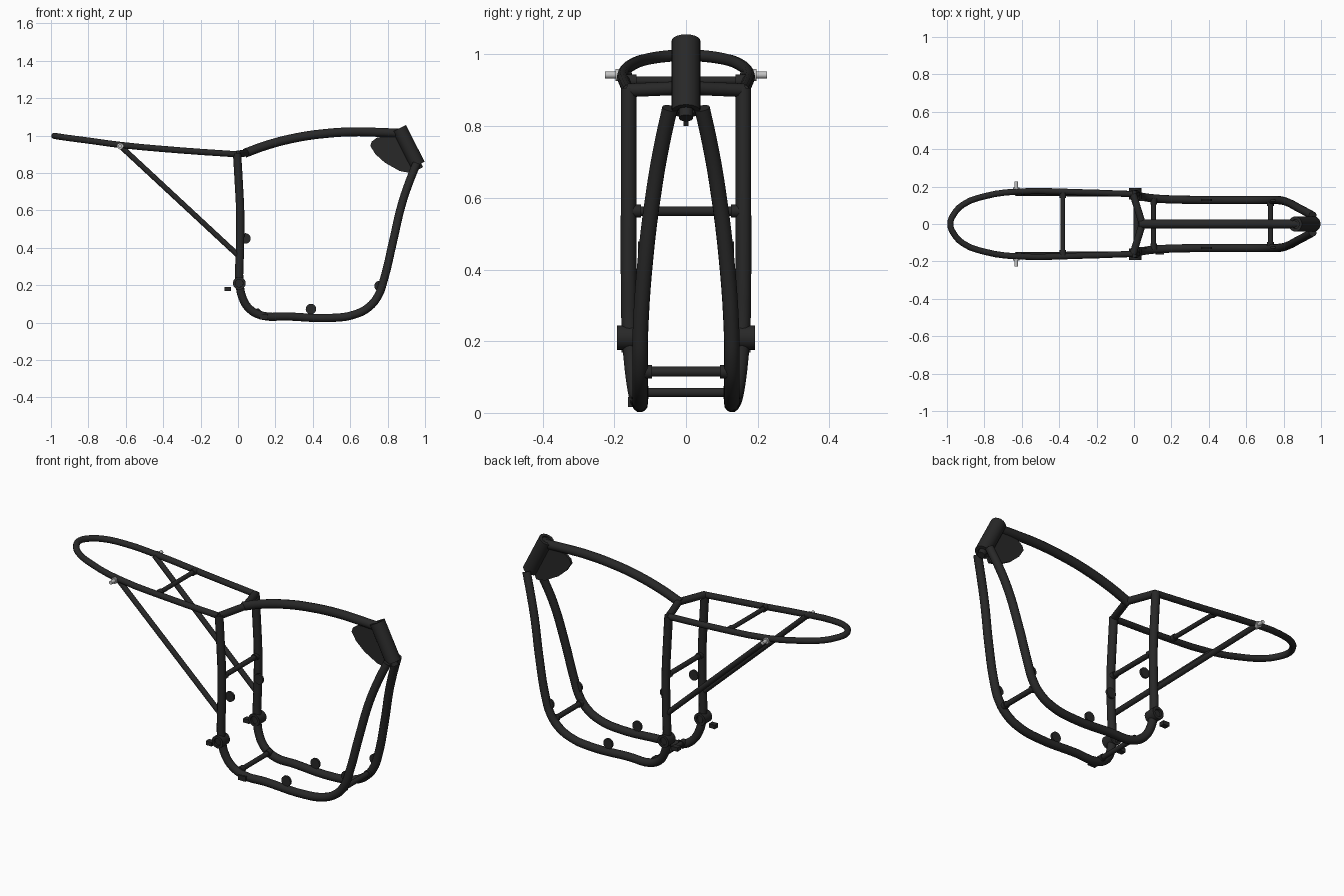
import bpy, bmesh
from mathutils import Vector

if "Cube" in bpy.data.objects:
    bpy.data.objects.remove(bpy.data.objects["Cube"])


def material(name, rgb):
    m = bpy.data.materials.new(name)
    m.diffuse_color = (*rgb, 1)
    m.use_nodes = True
    m.node_tree.nodes["Principled BSDF"].inputs["Base Color"].default_value = m.diffuse_color
    return m


BLACK = material("black paint", (0.021, 0.021, 0.021))
STEEL = material("bright steel", (0.55, 0.55, 0.55))


def smooth(ob):
    bpy.ops.object.select_all(action='DESELECT')
    ob.select_set(True)
    bpy.context.view_layer.objects.active = ob
    bpy.ops.object.shade_smooth_by_angle(angle=0.7)


def tube(name, pts, r, mat=BLACK, res=5):
    """Round tube bent smoothly through the points."""
    cu = bpy.data.curves.new(name, 'CURVE')
    cu.dimensions = '3D'
    cu.bevel_depth, cu.bevel_resolution = r, 4
    cu.use_fill_caps = True
    cu.resolution_u = res
    sp = cu.splines.new('BEZIER')
    sp.bezier_points.add(len(pts) - 1)
    for bp, p in zip(sp.bezier_points, pts):
        bp.co = p
        bp.handle_left_type = bp.handle_right_type = 'AUTO'
    ob = bpy.data.objects.new(name, cu)
    bpy.context.collection.objects.link(ob)
    bpy.ops.object.select_all(action='DESELECT')
    ob.select_set(True)
    bpy.context.view_layer.objects.active = ob
    bpy.ops.object.convert(target='MESH')
    ob = bpy.context.object
    ob.data.materials.clear()
    ob.data.materials.append(mat)
    smooth(ob)
    return ob


def rod(name, a, b, r, mat=BLACK, sides=20, recess=0):
    """Straight cylinder from a to b, optionally with recessed ends."""
    a, b = Vector(a), Vector(b)
    bm = bmesh.new()
    bmesh.ops.create_cone(bm, cap_ends=True, segments=sides, radius1=r,
                          radius2=r, depth=(b - a).length)
    if recess:
        caps = [f for f in bm.faces if len(f.verts) > 4]
        bmesh.ops.inset_individual(bm, faces=caps, thickness=r * 0.4)
        bmesh.ops.inset_individual(bm, faces=caps, thickness=0.0005, depth=-recess)
    me = bpy.data.meshes.new(name)
    bm.to_mesh(me)
    bm.free()
    me.materials.append(mat)
    ob = bpy.data.objects.new(name, me)
    bpy.context.collection.objects.link(ob)
    ob.location = (a + b) / 2
    ob.rotation_euler = (b - a).to_track_quat('Z', 'Y').to_euler()
    smooth(ob)
    return ob


def block(name, centre, size):
    bpy.ops.mesh.primitive_cube_add(size=1, location=centre)
    ob = bpy.context.object
    ob.name = name
    ob.scale = size
    ob.data.materials.append(BLACK)


def cross_bar(name, x, z, half, r):
    """Bar across the frame with a weld collar at each end."""
    rod(name, (x, -half, z), (x, half, z), r)
    for s in (-1, 1):
        rod(name + "_weld", (x, s * (half - 0.03), z), (x, s * half, z), r + 0.005)


# Cradle tubes: seat post, bottom rail and front down tube in one bend
CRADLE = [(-0.005, 0.160, 0.905), (0.004, 0.160, 0.75), (0.012, 0.160, 0.58),
          (0.010, 0.160, 0.38), (0.008, 0.157, 0.22), (0.025, 0.150, 0.13),
          (0.065, 0.142, 0.07), (0.130, 0.135, 0.037), (0.260, 0.130, 0.033),
          (0.500, 0.128, 0.025), (0.620, 0.128, 0.042), (0.700, 0.128, 0.083),
          (0.750, 0.128, 0.145), (0.780, 0.127, 0.23), (0.828, 0.113, 0.43),
          (0.875, 0.088, 0.63), (0.915, 0.067, 0.75), (0.955, 0.045, 0.85)]

for s, side in ((-1, "right"), (1, "left")):
    tube(side + "_cradle_tube", [(x, s * y, z) for x, y, z in CRADLE], 0.022)
    # Seat support strut
    rod(side + "_seat_strut", (-0.63, s * 0.165, 0.945), (0.0, s * 0.16, 0.36), 0.0145)
    # Elbow joining the seat post to the backbone
    rod(side + "_elbow", (-0.005, s * 0.16, 0.900), (0.045, 0, 0.907), 0.019)
    # Swing arm pivot boss and stop block
    rod(side + "_pivot_boss", (0.007, s * 0.13, 0.21), (0.007, s * 0.193, 0.21),
        0.034, sides=24, recess=0.01)
    block(side + "_stop_block", (-0.055, s * 0.165, 0.18), (0.036, 0.03, 0.022))
    # Engine mounting tabs
    for part, x, y, z in (("rear", 0.04, 0.128, 0.45), ("lower", 0.39, 0.128, 0.072),
                          ("front", 0.757, 0.125, 0.195)):
        rod(f"{side}_{part}_mount_tab", (x, s * (y - 0.006), z),
            (x, s * (y + 0.006), z), 0.028)
    # Shock absorber stud
    rod(side + "_stud_collar", (-0.63, s * 0.17, 0.943), (-0.63, s * 0.196, 0.943),
        0.017, STEEL)
    rod(side + "_stud", (-0.63, s * 0.19, 0.943), (-0.63, s * 0.226, 0.943), 0.010, STEEL)

# Seat loop: one side, round the tail and back
half = [(-0.01, 0.160, 0.900), (-0.30, 0.170, 0.920), (-0.63, 0.173, 0.950),
        (-0.80, 0.148, 0.973), (-0.915, 0.103, 0.988), (-0.968, 0.045, 0.996)]
tube("seat_loop", half + [(-0.982, 0, 0.998)] +
     [(x, -y, z) for x, y, z in reversed(half)], 0.0165, res=3)

# Backbone tube
tube("backbone", [(0.035, 0, 0.905), (0.15, 0, 0.947), (0.31, 0, 0.988),
                  (0.46, 0, 1.010), (0.62, 0, 1.020), (0.75, 0, 1.017),
                  (0.87, 0, 1.012)], 0.024)

# Steering head with bearing ends
top, bottom = Vector((0.862, 0, 1.038)), Vector((0.962, 0, 0.842))
axis = (bottom - top).normalized()
rod("steering_head", top, bottom, 0.040, sides=28, recess=0.008)
rod("steering_stem", top + axis * 0.02, bottom + axis * 0.022, 0.020)

# Gusset plate under the backbone
outline = [(0.707, 0.945), (0.715, 0.968), (0.745, 0.990), (0.88, 1.000),
           (0.935, 0.83), (0.920, 0.800), (0.865, 0.810), (0.785, 0.855), (0.735, 0.900)]
bm = bmesh.new()
face = bm.faces.new([bm.verts.new((x, -0.007, z)) for x, z in outline])
ext = bmesh.ops.extrude_face_region(bm, geom=[face])
bmesh.ops.translate(bm, vec=(0, 0.014, 0),
                    verts=[v for v in ext['geom'] if isinstance(v, bmesh.types.BMVert)])
bmesh.ops.recalc_face_normals(bm, faces=bm.faces)
me = bpy.data.meshes.new("head_gusset")
bm.to_mesh(me)
bm.free()
me.materials.append(BLACK)
bpy.context.collection.objects.link(bpy.data.objects.new("head_gusset", me))

# Cross bars
cross_bar("seat_cross_bar", -0.38, 0.927, 0.168, 0.012)
cross_bar("seat_post_cross_bar", 0.012, 0.563, 0.155, 0.0135)
cross_bar("front_cross_bar", 0.73, 0.115, 0.125, 0.014)
cross_bar("lower_cross_bar", 0.105, 0.057, 0.135, 0.013)

# Side stand bracket, on one side only
block("stand_bracket", (0.137, -0.146, 0.031), (0.045, 0.032, 0.028))
